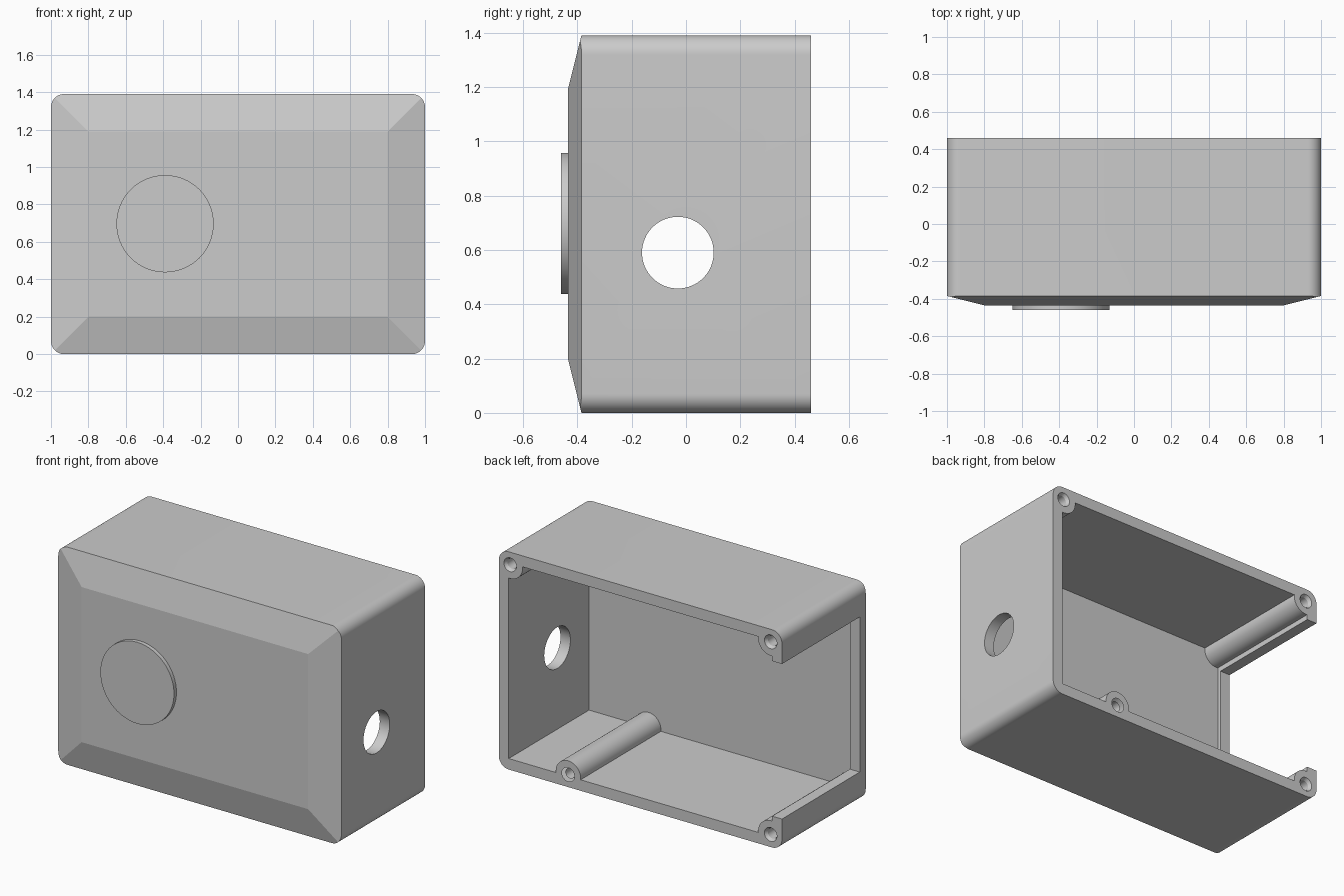
import bpy, bmesh, math
from mathutils import Matrix, Vector

if "Cube" in bpy.data.objects:
    bpy.data.objects.remove(bpy.data.objects["Cube"], do_unlink=True)

HEIGHT, BACK, WALL, INSET = 1.39, 0.46, 0.07, 0.08

grey = bpy.data.materials.new("light_grey")
grey.use_nodes = True
COLOUR = (0.6, 0.6, 0.6, 1)
grey.diffuse_color = COLOUR
grey.node_tree.nodes["Principled BSDF"].inputs["Base Color"].default_value = COLOUR


def add_object(name, bm):
    bmesh.ops.recalc_face_normals(bm, faces=bm.faces)
    mesh = bpy.data.meshes.new(name)
    bm.to_mesh(mesh)
    bm.free()
    mesh.materials.append(grey)
    obj = bpy.data.objects.new(name, mesh)
    bpy.context.collection.objects.link(obj)
    return obj


def box(name, low, high, radius=0):
    """Box between two corners; radius rounds the edges running along y."""
    low, high = Vector(low), Vector(high)
    bm = bmesh.new()
    bmesh.ops.create_cube(bm, size=1)
    for v in bm.verts:
        v.co = (low + high) / 2 + v.co * (high - low)
    if radius:
        edges = [e for e in bm.edges
                 if abs(e.verts[0].co.y - e.verts[1].co.y) > 0.1]
        bmesh.ops.bevel(bm, geom=edges, offset=radius, segments=12,
                        profile=0.5, affect='EDGES')
    return add_object(name, bm)


def rod(name, start, end, r1, r2=None):
    """Cylinder or cone between two points."""
    start, end = Vector(start), Vector(end)
    axis = end - start
    turn = axis.to_track_quat('Z', 'Y').to_matrix().to_4x4()
    bm = bmesh.new()
    bmesh.ops.create_cone(bm, cap_ends=True, segments=64, radius1=r1,
                          radius2=r1 if r2 is None else r2, depth=axis.length,
                          matrix=Matrix.Translation((start + end) / 2) @ turn)
    return add_object(name, bm)


def select(obj):
    bpy.ops.object.select_all(action='DESELECT')
    obj.select_set(True)
    bpy.context.view_layer.objects.active = obj


def combine(obj, tool, operation='DIFFERENCE'):
    select(obj)
    mod = obj.modifiers.new("cut", 'BOOLEAN')
    mod.operation, mod.solver, mod.object = operation, 'EXACT', tool
    bpy.ops.object.modifier_apply(modifier=mod.name)
    bpy.data.objects.remove(tool, do_unlink=True)


def smooth(obj):
    select(obj)
    bpy.ops.object.shade_smooth_by_angle(angle=math.radians(10))


# Outer block with rounded long edges
housing = box("housing", (-1, -0.6, 0), (1, BACK, HEIGHT), 0.07)

# Sloped front: hull of nested rectangles trims the block
bm = bmesh.new()
for y, grow in ((-0.435, -0.2), (-0.335, 0.2), (0.8, 0.2)):
    for x in (-1 - grow, 1 + grow):
        for z in (-grow, HEIGHT + grow):
            bm.verts.new((x, y, z))
bmesh.ops.convex_hull(bm, input=bm.verts)
combine(housing, add_object("front_slopes", bm), 'INTERSECT')

# Cavity, leaving screw posts at three corners and along the floor
posts = [(1 - INSET, HEIGHT - INSET), (INSET - 1, HEIGHT - INSET),
         (INSET - 1, INSET), (0.51, INSET)]
cavity = box("cavity", (WALL - 1, -0.35, WALL), (1 - WALL, 0.6, HEIGHT - WALL))
for x, z in posts:
    combine(cavity, rod("post", (x, -0.5, z), (x, 0.8, z), 0.088))
combine(housing, cavity)

# Open end on one side, leaving a lip around it
combine(housing, box("end_opening", (-1.2, -0.325, 0.2), (-0.88, 0.7, 1.19)))

# Round cable hole in the opposite wall
combine(housing, rod("cable_hole", (0.85, -0.03, 0.59), (1.2, -0.03, 0.59), 0.132))

# Screw holes with a countersunk mouth
for x, z in posts:
    combine(housing, rod("screw_hole", (x, 0.1, z), (x, 0.6, z), 0.033))
    combine(housing, rod("countersink", (x, BACK - 0.02, z), (x, BACK + 0.02, z),
                         0.033, 0.055))
smooth(housing)

# Round raised disc on the front
disc = rod("front_disc", (-0.39, -0.42, 0.697), (-0.39, -0.46, 0.697), 0.26)
smooth(disc)
